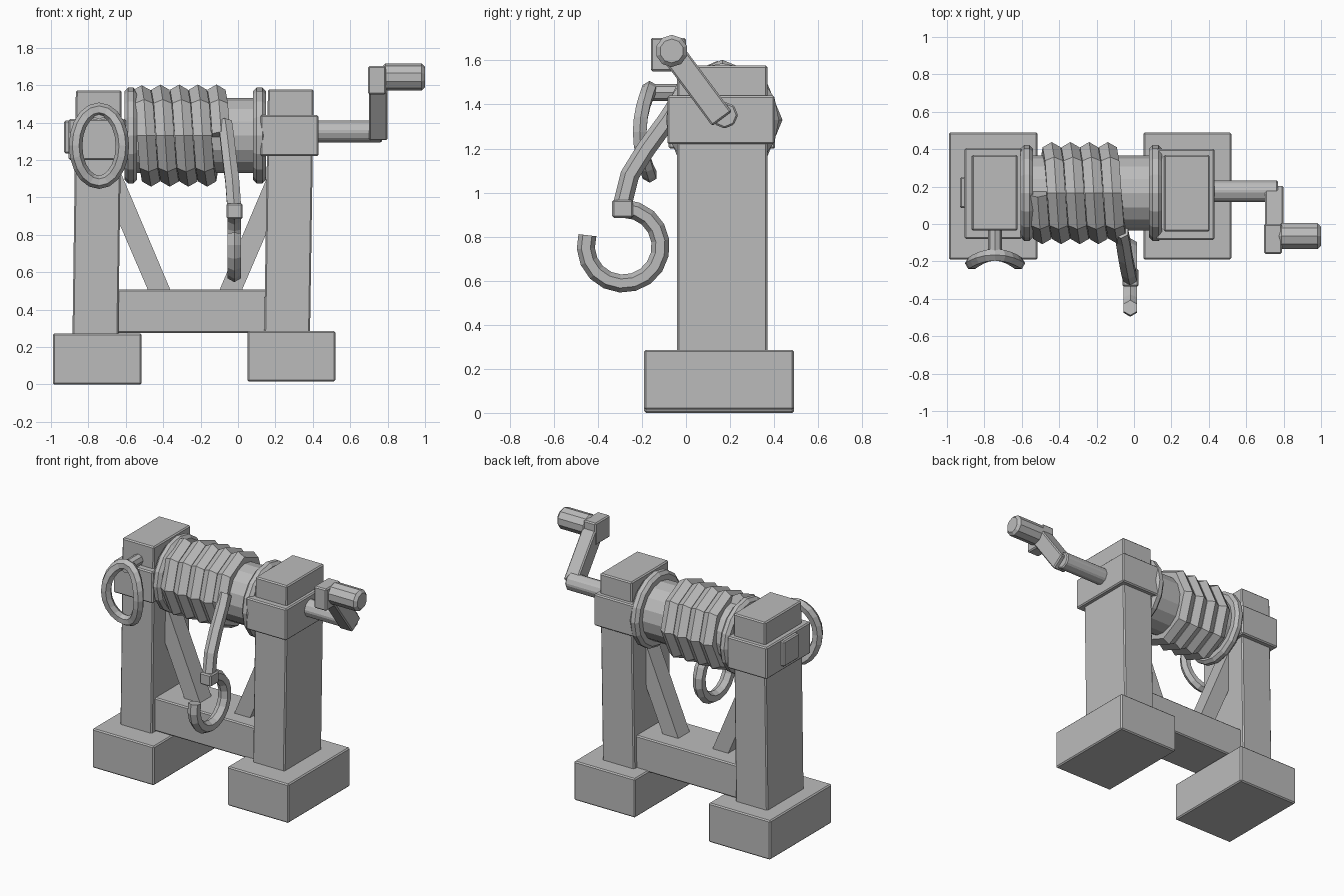
import bpy, bmesh
from math import sin, cos, pi, radians, atan2
from mathutils import Vector, Matrix

old = bpy.data.objects.get("Cube")
if old:
    bpy.data.objects.remove(old, do_unlink=True)

grey = bpy.data.materials.new("plain grey")
grey.use_nodes = True
GREY = (0.5, 0.5, 0.5, 1)
grey.diffuse_color = GREY
grey.node_tree.nodes["Principled BSDF"].inputs["Base Color"].default_value = GREY


def finish(name, bm, bevel=0):
    bmesh.ops.recalc_face_normals(bm, faces=bm.faces[:])
    mesh = bpy.data.meshes.new(name)
    bm.to_mesh(mesh)
    bm.free()
    mesh.materials.append(grey)
    ob = bpy.data.objects.new(name, mesh)
    bpy.context.scene.collection.objects.link(ob)
    if bevel:
        mod = ob.modifiers.new("edge bevel", "BEVEL")
        mod.width = bevel
        mod.segments = 1
        mod.angle_limit = radians(40)
    return ob


def box(name, x, y, z, lean=0, bevel=0.008):
    """Box between the given ranges; the top may lean along x."""
    bm = bmesh.new()
    bmesh.ops.create_cube(bm, size=1)
    for v in bm.verts:
        top = v.co.z > 0
        v.co = Vector((x[v.co.x > 0] + lean * top, y[v.co.y > 0], z[top]))
    return finish(name, bm, bevel)


def prism(name, profile, depth):
    """Extrude an x/z outline through a y range."""
    bm = bmesh.new()
    face = bm.faces.new([bm.verts.new((x, depth[0], z)) for x, z in profile])
    out = bmesh.ops.extrude_face_region(bm, geom=[face])["geom"]
    for v in out:
        if isinstance(v, bmesh.types.BMVert):
            v.co.y = depth[1]
    return finish(name, bm)


def cylinder(name, start, end, radius, sides, bevel=0):
    a, b = Vector(start), Vector(end)
    bm = bmesh.new()
    turn = (b - a).to_track_quat("Z", "Y").to_matrix().to_4x4()
    bmesh.ops.create_cone(bm, cap_ends=True, segments=sides, radius1=radius,
                          radius2=radius, depth=(b - a).length,
                          matrix=Matrix.Translation((a + b) / 2) @ turn)
    return finish(name, bm, bevel)


def sweep(name, path, axis, radius, sides=6, closed=False):
    """Polygonal tube whose cross-section keeps one fixed side axis."""
    bm = bmesh.new()
    pts, side = [Vector(p) for p in path], Vector(axis)
    n, rings = len(path), []
    for i, p in enumerate(pts):
        if closed:
            tangent = pts[(i + 1) % n] - pts[i - 1]
        else:
            tangent = pts[min(i + 1, n - 1)] - pts[max(i - 1, 0)]
        out = tangent.cross(side).normalized()
        rings.append([bm.verts.new(p + radius * (out * cos(a) + side * sin(a)))
                      for a in (2 * pi * k / sides for k in range(sides))])
    for i in range(n if closed else n - 1):
        r, s = rings[i], rings[(i + 1) % n]
        for k in range(sides):
            m = (k + 1) % sides
            bm.faces.new((r[k], r[m], s[m], s[k]))
    if not closed:
        bm.faces.new(rings[0])
        bm.faces.new(rings[-1])
    return finish(name, bm)


# Feet, posts and collars
box("left_side_foot", (-0.99, -0.515), (-0.19, 0.49), (0, 0.272))
box("right_side_foot", (0.05, 0.52), (-0.19, 0.49), (0.015, 0.286))
box("left_side_post", (-0.885, -0.64), (-0.035, 0.37), (0.26, 1.572), 0.018)
box("right_side_post", (0.14, 0.385), (-0.04, 0.37), (0.27, 1.577), 0.02)
box("left_side_collar", (-0.905, -0.6), (-0.08, 0.405), (1.2, 1.42))
box("right_side_collar", (0.12, 0.43), (-0.085, 0.402), (1.22, 1.44))
box("axle_end_plate", (-0.93, -0.89), (0.085, 0.25), (1.235, 1.41))

# Crossbeam and diagonal braces
box("crossbeam", (-0.65, 0.16), (0.0, 0.34), (0.275, 0.507))
for name, edge, sgn in (("left_side_brace", -0.63, 1), ("right_side_brace", 0.17, -1)):
    outline = [(edge, 0.85), (edge + sgn * 0.155, 0.49),
               (edge + sgn * 0.275, 0.49), (edge, 1.14)]
    prism(name, outline, (0.1, 0.225))

# Drum with its flanges
Y, Z = 0.165, 1.33
cylinder("drum", (-0.6, Y, Z), (0.14, Y, Z), 0.2, 16)
cylinder("left_side_flange", (-0.607, Y, Z), (-0.54, Y, Z), 0.257, 16, 0.02)
cylinder("right_side_flange", (0.08, Y, Z), (0.15, Y, Z), 0.257, 16, 0.02)

# Rope wound on the drum, then its hanging end
STEPS, TURNS, R = 8, 4.25, 0.217
wound = []
for i in range(int(STEPS * TURNS) + 1):
    a = 2 * pi * i / STEPS
    wound.append((-0.515 + 0.1 * i / STEPS, Y - R * sin(a), Z + R * cos(a)))
sweep("wound_rope", wound, (1, 0, 0), 0.056)
sweep("hanging_rope", [(-0.07, -0.04, 1.4), (-0.06, -0.085, 1.33), (-0.045, -0.18, 1.2),
                       (-0.03, -0.255, 1.08), (-0.02, -0.29, 0.94)], (1, 0, 0), 0.043)

# Hook and its block
box("hook_block", (-0.062, 0.025), (-0.335, -0.24), (0.885, 0.967))
arc = [radians(90 - 287 * i / 14) for i in range(15)]
sweep("hook", [(-0.02, -0.285 + 0.17 * cos(a), 0.757 + 0.17 * sin(a)) for a in arc],
      (1, 0, 0), 0.041)

# Bent oval ring hanging from a peg
cylinder("ring_peg", (-0.743, 0.0, 1.455), (-0.743, -0.18, 1.455), 0.038, 8)
oval = [2 * pi * i / 20 for i in range(20)]
sweep("hanging_ring",
      [(-0.743 + 0.125 * cos(a), -0.165 - 0.045 * cos(a) ** 2, 1.276 + 0.195 * sin(a))
       for a in oval], (0, 1, 0), 0.036, closed=True)

# Crank: axle, slanted arm, end block and grip
cylinder("crank_axle", (0.4, 0.175, 1.352), (0.77, 0.175, 1.352), 0.061, 8, 0.008)
foot, head = Vector((0.75, 0.163, 1.335)), Vector((0.75, -0.06, 1.635))
span = head - foot
arm = box("crank_arm", (-0.05, 0.05), (-0.055, 0.055), (0, span.length))
arm.location = foot
arm.rotation_euler.x = atan2(-span.y, span.z)
box("crank_block", (0.695, 0.79), (-0.16, 0.0), (1.55, 1.702))
cylinder("crank_grip", (0.77, -0.065, 1.643), (1.0, -0.065, 1.643), 0.073, 10, 0.018)
